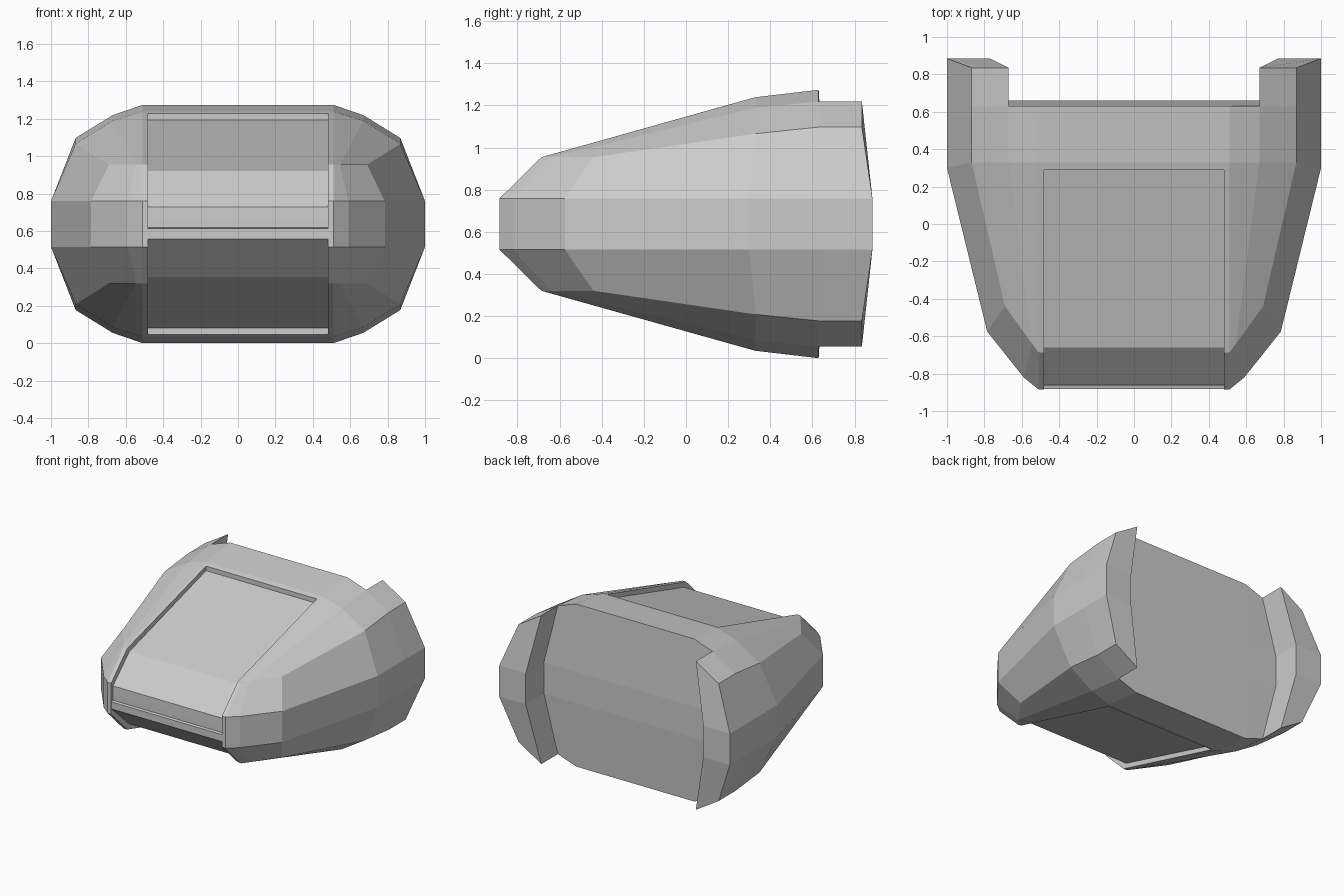
import bpy, bmesh

if "Cube" in bpy.data.objects:
    bpy.data.objects.remove(bpy.data.objects["Cube"])

MID = 0.638  # height of the horizontal symmetry plane

# Named points of one quarter of the shell (x, y, z): right side, upper half
P = {
    # inner column, edge of the flat deck
    'a0': (.51, -.885, .76), 'a1': (.51, -.687, .955), 'a2': (.51, .33, 1.24), 'a3': (.51, .63, 1.275),
    # second column
    'b0': (.59, -.82, .76), 'b1': (.545, -.64, .955), 'b2': (.67, .33, 1.19), 'b3': (.67, .63, 1.22),
    'b4': (.67, .835, 1.22),
    # third column
    'c0': (.785, -.575, .76), 'c1': (.69, -.44, .955), 'c2': (.868, .33, 1.067), 'c3': (.868, .63, 1.098),
    'c4': (.868, .835, 1.098),
    # outer side
    'd2': (1, .3, .76), 'd3': (1, .63, .76), 'd4': (1, .885, .76),
    # inner wing wall and back wall
    'e3': (.77, .66, .76), 'e4': (.77, .885, .76), 'f3': (0, .63, 1.275), 'g3': (0, .66, .76), 'h3': (.51, .66, .76),
    # recess rim (r) and recess floor (s)
    'r0': (.48, -.885, .76), 'r1': (.48, -.687, .955), 'r2': (.48, .29, 1.229),
    's0': (.48, -.85, .73), 's1': (.48, -.65, .91), 's2': (.48, .29, 1.18),
    'rc': (0, .29, 1.229), 'sc': (0, .29, 1.18), 'f2': (0, .33, 1.24),
}
# Points on the symmetry plane below the belt line
for k in ('a0', 'b0', 'c0', 'd2', 'd3', 'd4', 'e3', 'e4', 'g3', 'h3', 'r0', 's0'):
    P[k + 'm'] = (*P[k][:2], MID)

FACES = [
    # front cheek and slopes
    'r0 a0 a1 r1', 'a0 b0 b1 a1', 'b0 c0 c1 b1',
    # upper skin
    'a1 b1 b2 a2', 'b1 c1 c2 b2', 'c0 d2 c2 c1', 'r1 a1 a2 f2 rc r2',
    'f2 a2 a3 f3', 'a2 b2 b3 a3', 'b2 c2 c3 b3', 'c2 d2 d3 c3',
    # wing
    'b3 c3 c4 b4', 'c3 d3 d4 c4', 'b4 c4 d4 e4', 'b3 b4 e4 e3',
    # back wall
    'f3 a3 h3 g3', 'a3 b3 e3 h3',
    # recess walls
    'r0 r1 s1 s0', 'r1 r2 s2 s1', 'r2 rc sc s2',
    # belt band
    'r0m a0m a0 r0', 'a0m b0m b0 a0', 'b0m c0m c0 b0', 'c0m d2m d2 c0', 'd2m d3m d3 d2', 'd3m d4m d4 d3',
    'd4m e4m e4 d4', 'e4m e3m e3 e4', 'e3m h3m h3 e3', 'h3m g3m g3 h3', 'r0m r0 s0 s0m',
]


def finish(bm, name):
    bmesh.ops.remove_doubles(bm, verts=bm.verts, dist=1e-4)
    bmesh.ops.recalc_face_normals(bm, faces=bm.faces)
    me = bpy.data.meshes.new(name)
    bm.to_mesh(me)
    bm.free()
    ob = bpy.data.objects.new(name, me)
    bpy.context.collection.objects.link(ob)
    return ob


# Shell: the quarter repeated left/right and top/bottom
bm = bmesh.new()
for sx in (1, -1):
    for sz in (1, -1):
        v = {k: bm.verts.new((sx * x, y, MID + sz * (z - MID))) for k, (x, y, z) in P.items()}
        for f in FACES:
            names = f.split()
            if sx * sz < 0:
                names.reverse()
            bm.faces.new([v[n] for n in names])
finish(bm, "hull_shell")

# Centre panel: bent slab filling the recess, with a small ledge at the nose
half = [(.29, 1.193), (-.66, .922), (-.862, .73)]
nose = [(-.864, .655), (-.864, .618), (-.883, .613), (-.883, .558)]
lower = [(y, 2 * MID - z) for y, z in reversed(half[:2])]
profile = half + nose + lower
bm = bmesh.new()
face = bm.faces.new([bm.verts.new((-.48, y, z)) for y, z in profile])
ext = bmesh.ops.extrude_face_region(bm, geom=[face])
bmesh.ops.translate(bm, vec=(.96, 0, 0), verts=[g for g in ext['geom'] if isinstance(g, bmesh.types.BMVert)])
finish(bm, "centre_panel")

# Sit the lowest point on the ground
low = min(c[2] for o in bpy.data.objects for c in o.bound_box)
for o in bpy.data.objects:
    o.location.z = -low
